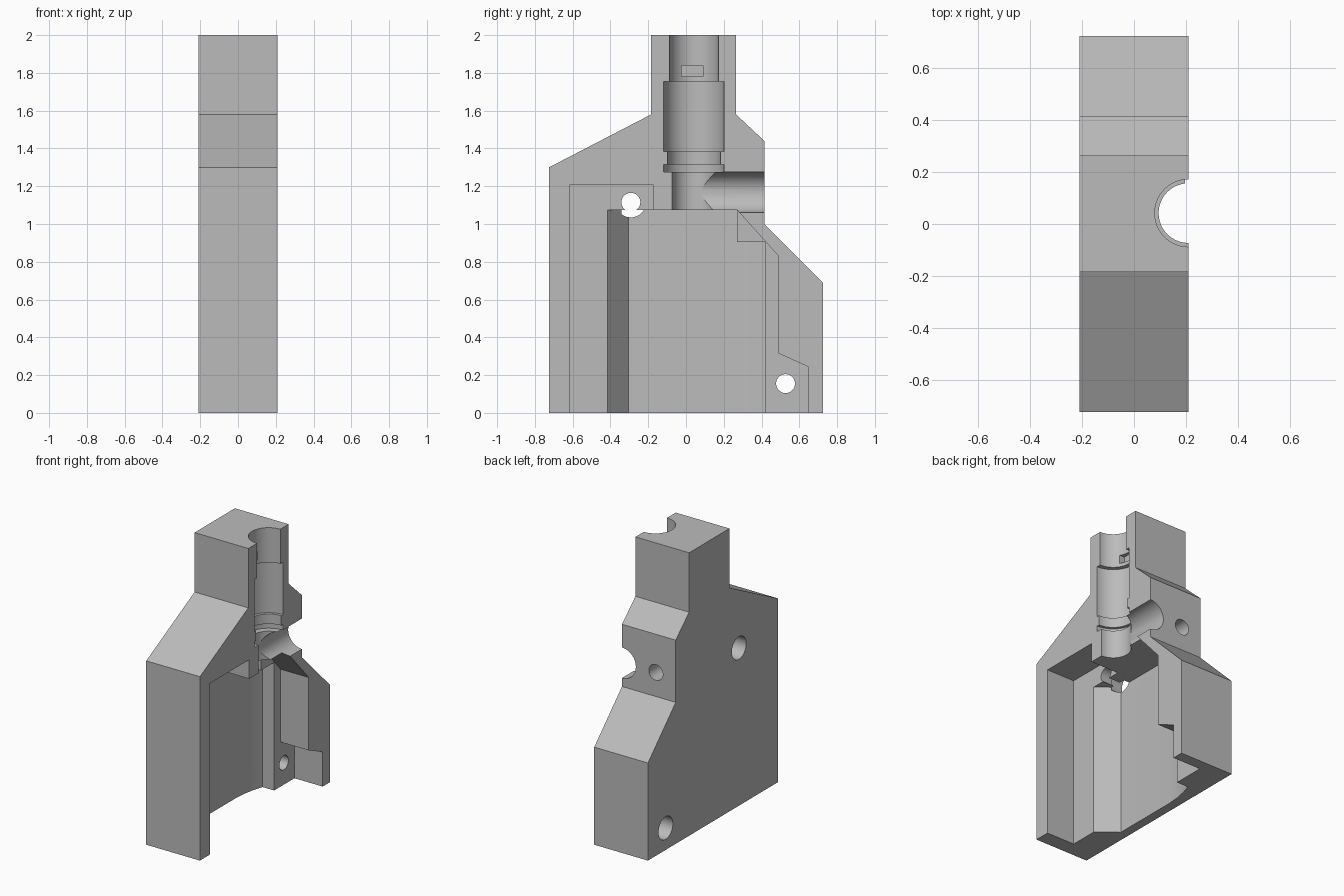
import bpy, bmesh, math
from mathutils import Vector

cube = bpy.data.objects.get("Cube")
if cube:
    bpy.data.objects.remove(cube, do_unlink=True)

grey = bpy.data.materials.new("plain grey")
grey.use_nodes = True
color = (0.5, 0.5, 0.5, 1)
grey.diffuse_color = color
grey.node_tree.nodes["Principled BSDF"].inputs["Base Color"].default_value = color


def prism(name, profile, axis, start, end):
    """Extrude a (y, z) profile along x, or an (x, y) profile along z."""
    def place(p, t):
        return (t, p[0], p[1]) if axis == "x" else (p[0], p[1], t)
    bm = bmesh.new()
    base = bm.faces.new([bm.verts.new(place(p, start)) for p in profile])
    grown = bmesh.ops.extrude_face_region(bm, geom=[base])["geom"]
    shift = Vector(place((0, 0), end - start))
    bmesh.ops.translate(bm, vec=shift, verts=[v for v in grown if isinstance(v, bmesh.types.BMVert)])
    bmesh.ops.recalc_face_normals(bm, faces=bm.faces)
    mesh = bpy.data.meshes.new(name)
    bm.to_mesh(mesh)
    bm.free()
    obj = bpy.data.objects.new(name, mesh)
    bpy.context.collection.objects.link(obj)
    mesh.materials.append(grey)
    return obj


def rod(name, start, end, radius):
    """Cylinder between two points."""
    a, b = Vector(start), Vector(end)
    bpy.ops.mesh.primitive_cylinder_add(vertices=64, radius=radius, depth=(b - a).length,
                                        location=(a + b) / 2)
    obj = bpy.context.object
    obj.name = name
    obj.rotation_euler = (b - a).to_track_quat("Z", "Y").to_euler()
    obj.data.materials.append(grey)
    return obj


# Main body: side outline extruded across the width
W = 0.21
body = prism("housing_half", [(-0.725, 0), (-0.725, 1.3), (-0.185, 1.58), (-0.185, 2),
                              (0.265, 2), (0.265, 1.58), (0.415, 1.44), (0.415, 1.0),
                              (0.725, 0.69), (0.725, 0)], "x", -W, W)
cutters = []

# Shallow pocket, open at the bottom and on the left face
cutters.append(prism("shallow_pocket", [
    (-0.615, -0.1), (-0.615, 1.21), (-0.175, 1.21), (-0.175, 1.075), (0.27, 1.075),
    (0.49, 0.83), (0.49, 0.315), (0.645, 0.245), (0.645, -0.1)], "x", -0.01, 0.4))

# Deep pocket with a sloped front side and a gently curved floor
curve = [(-0.145, 0.18), (-0.138, 0.27)]
cutters.append(prism("deep_pocket", [(0.1, -0.415), (-0.01, -0.415), (-0.145, -0.305)]
                     + curve + [(0.1, 0.27)], "z", -0.1, 1.075))
cutters.append(prism("deep_pocket_back", [(0.1, 0.18)] + curve
                     + [(-0.122, 0.35), (-0.1, 0.418), (0.1, 0.418)], "z", -0.1, 0.905))

# Stepped vertical bore, split by the left face
CY = 0.042
for i, (z0, z1, r) in enumerate([(0.95, 1.3, 0.115), (1.275, 1.315, 0.16), (1.3, 1.4, 0.14),
                                 (1.385, 1.755, 0.16), (1.7, 2.1, 0.13)]):
    cutters.append(rod(f"bore_step_{i}", (W, CY, z0), (W, CY, z1), r))

# Cross bore to the back, locating hole beside it, and a small slot in the bore
cutters.append(rod("cross_bore", (W, CY + 0.03, 1.168), (W, 0.6, 1.168), 0.108))
cutters.append(rod("locating_hole", (-0.055, 0.2, 1.17), (-0.055, 0.6, 1.17), 0.055))
cutters.append(prism("bore_slot", [(-0.025, 1.78), (-0.025, 1.84), (0.09, 1.84), (0.09, 1.78)],
                     "x", 0.06, W))

# Counterbored screw holes
for name, y, z in (("upper", -0.292, 1.115), ("lower", 0.527, 0.155)):
    cutters.append(rod(name + "_screw_hole", (-0.4, y, z), (0.4, y, z), 0.05))
    cutters.append(rod(name + "_counterbore", (-0.4, y, z), (-0.1, y, z), 0.08))

# Cut everything out of the body
bpy.ops.object.select_all(action="DESELECT")
bpy.context.view_layer.objects.active = body
body.select_set(True)
for cutter in cutters:
    cutter.hide_render = True
    mod = body.modifiers.new(cutter.name, "BOOLEAN")
    mod.operation = "DIFFERENCE"
    mod.solver = "EXACT"
    mod.object = cutter
    bpy.ops.object.modifier_apply(modifier=mod.name)
for cutter in cutters:
    bpy.data.objects.remove(cutter, do_unlink=True)
bpy.ops.object.shade_smooth_by_angle(angle=math.radians(25))
